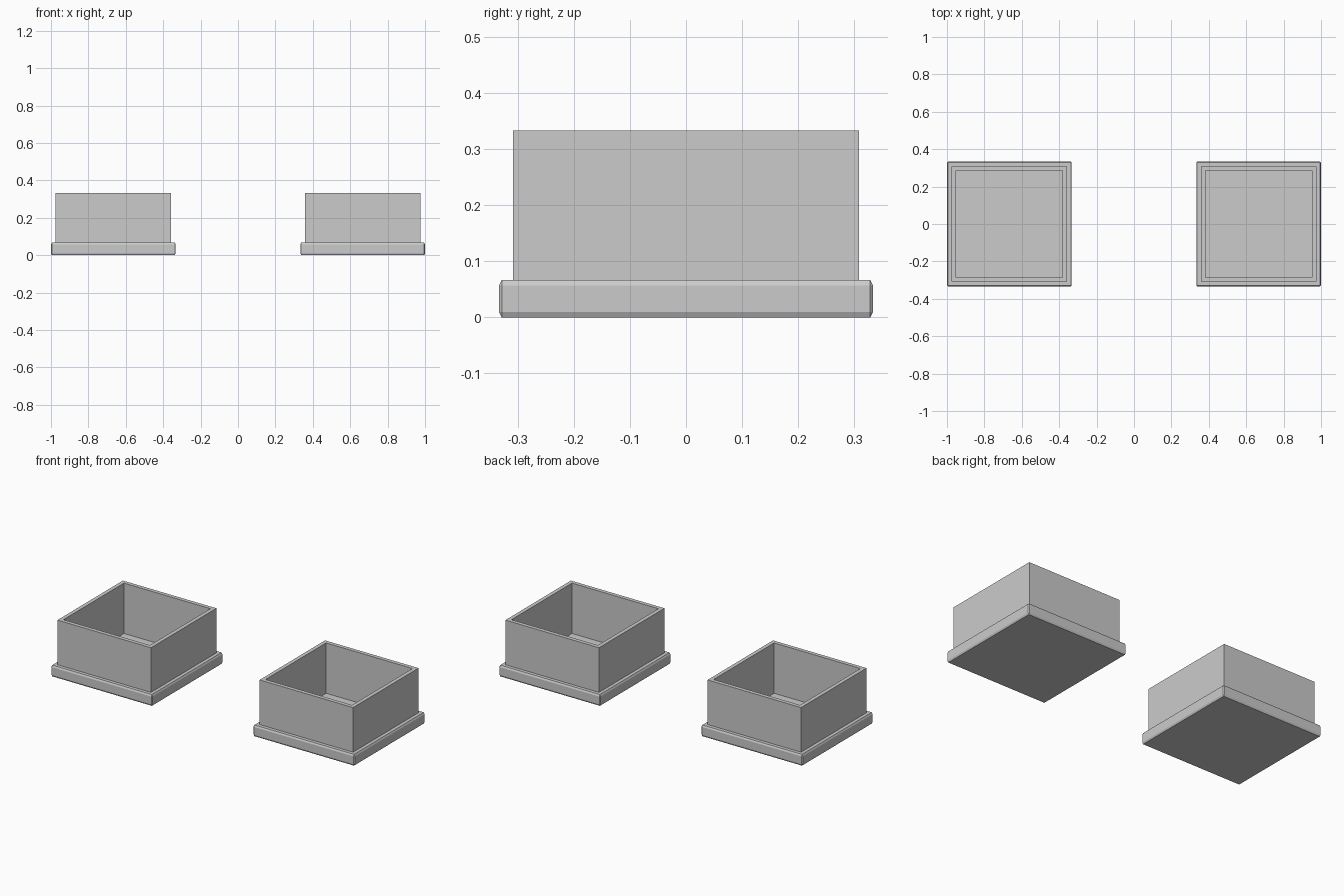
import bpy
import bmesh
from mathutils import Matrix, Vector

cube = bpy.data.objects.get("Cube")
if cube:
    bpy.data.objects.remove(cube, do_unlink=True)

GREY = (0.6, 0.6, 0.6, 1)
material = bpy.data.materials.new("plain grey")
material.use_nodes = True
material.diffuse_color = GREY
material.node_tree.nodes["Principled BSDF"].inputs["Base Color"].default_value = GREY

BASE, OUTER, WALL = 0.667, 0.6, 0.033   # widths and wall thickness
BASE_TOP, TOP, FLOOR = 0.067, 0.333, 0.033
RIM_BEVEL = 0.005


def box(bm, width, bottom, top):
    """Add a square box between two heights."""
    size = Matrix.Diagonal(Vector((width, width, top - bottom, 1)))
    place = Matrix.Translation((0, 0, (bottom + top) / 2))
    return bmesh.ops.create_cube(bm, size=1, matrix=place @ size)["verts"]


def top_face(bm):
    return max(bm.faces, key=lambda f: f.calc_center_median().z)


def sink(bm, face, inset, depth):
    """Inset a face and push it down to make a hollow."""
    bmesh.ops.inset_individual(bm, faces=[face], thickness=inset)
    rim_verts = list(face.verts)
    extruded = bmesh.ops.extrude_discrete_faces(bm, faces=[face])["faces"][0]
    bmesh.ops.translate(bm, verts=extruded.verts, vec=(0, 0, -depth))
    return rim_verts


def tray(name, x):
    bm = bmesh.new()
    # Chamfered base slab, bevelled at half height so the chamfer is steep
    box(bm, BASE, 0, BASE_TOP / 2)
    bmesh.ops.bevel(bm, geom=bm.edges[:], offset=RIM_BEVEL, segments=1,
                    affect='EDGES', profile=0.5)
    bmesh.ops.scale(bm, vec=(1, 1, 2), verts=bm.verts)
    # Upright walls raised from the slab
    face = top_face(bm)
    bmesh.ops.inset_individual(bm, faces=[face],
                               thickness=(BASE - OUTER) / 2 - RIM_BEVEL)
    wall = bmesh.ops.extrude_discrete_faces(bm, faces=[face])["faces"][0]
    bmesh.ops.translate(bm, verts=wall.verts, vec=(0, 0, TOP - BASE_TOP))
    # Hollow reaching down into the slab
    sink(bm, wall, WALL, TOP - FLOOR)
    bmesh.ops.recalc_face_normals(bm, faces=bm.faces)

    mesh = bpy.data.meshes.new(name)
    bm.to_mesh(mesh)
    bm.free()
    mesh.materials.append(material)
    obj = bpy.data.objects.new(name, mesh)
    obj.location.x = x
    bpy.context.collection.objects.link(obj)


for name, side in (("left_tray", 1), ("right_tray", -1)):
    tray(name, side * (1 - BASE / 2))
